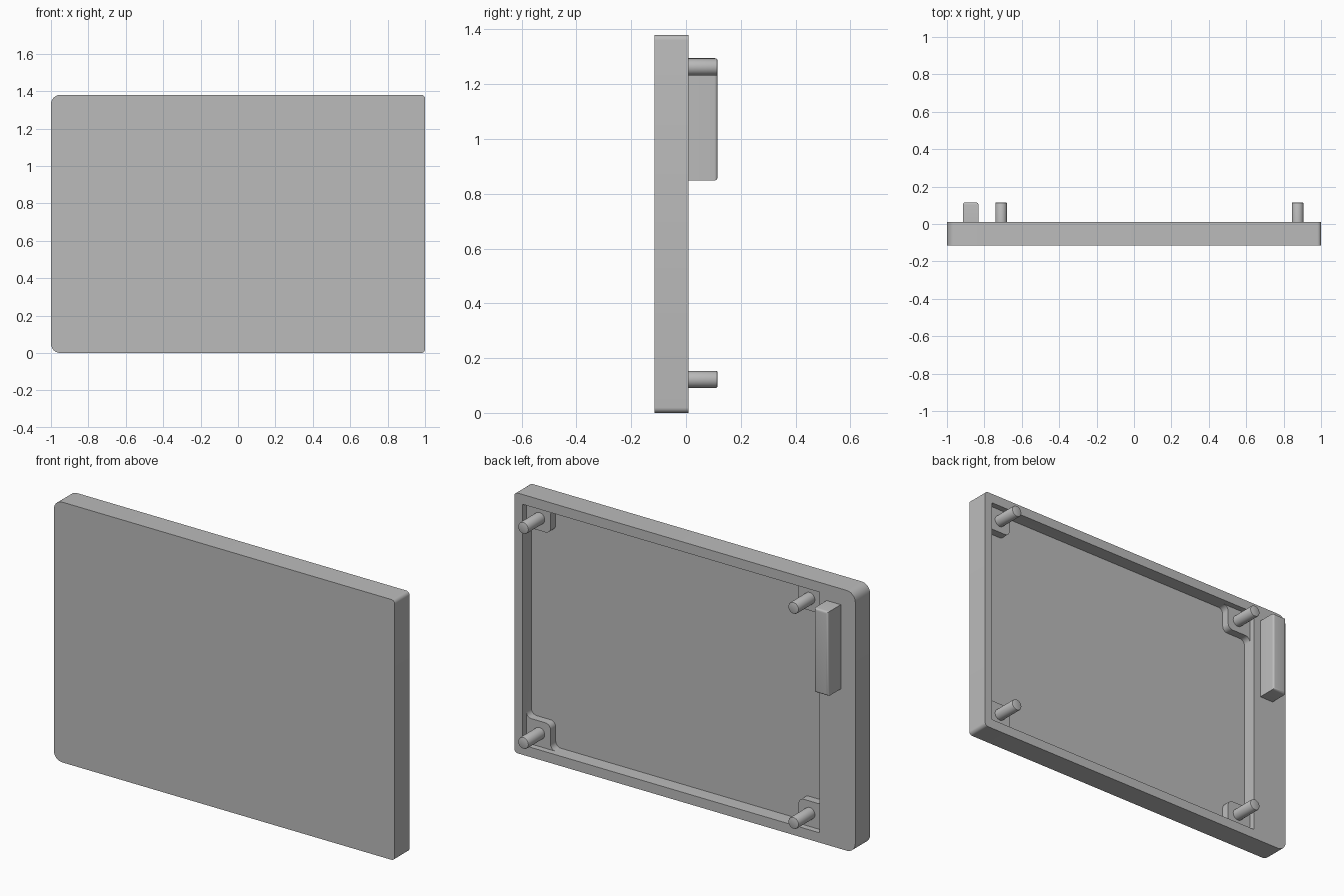
import bpy, bmesh, math
from mathutils import Vector

cube = bpy.data.objects.get("Cube")
if cube:
    bpy.data.objects.remove(cube, do_unlink=True)

grey = bpy.data.materials.new("plain grey")
grey.use_nodes = True
colour = (0.5, 0.5, 0.5, 1)
grey.diffuse_color = colour
grey.node_tree.nodes["Principled BSDF"].inputs["Base Color"].default_value = colour

HEIGHT, FRONT, BACK, TIP = 1.38, -0.115, 0.01, 0.115
FLOOR, BOSS_TOP = -0.065, -0.022
PEG_X, PEG_Z = (-0.71, 0.875), (0.122, 1.262)
X0, X1, Z0, Z1 = -0.79, 0.952, 0.052, 1.328   # pocket opening


def rounded(points, steps=6):
    """Round each (x, z, radius) corner of an outline with an arc."""
    out = []
    for i, (x, z, r) in enumerate(points):
        p = Vector((x, z))
        if r == 0:
            out.append(p)
            continue
        a = (Vector(points[i - 1][:2]) - p).normalized()
        b = (Vector(points[(i + 1) % len(points)][:2]) - p).normalized()
        centre = p + (a + b) * r
        for k in range(steps + 1):
            t = k / steps * math.pi / 2
            out.append(centre - b * r * math.cos(t) - a * r * math.sin(t))
    return out


def prism(name, outline, y0, y1):
    """Extrude an x-z outline from y0 to y1."""
    bm = bmesh.new()
    face = bm.faces.new([bm.verts.new((p.x, y0, p.y)) for p in outline])
    moved = bmesh.ops.extrude_face_region(bm, geom=[face])["geom"]
    bmesh.ops.translate(bm, vec=(0, y1 - y0, 0),
                        verts=[v for v in moved if isinstance(v, bmesh.types.BMVert)])
    bmesh.ops.recalc_face_normals(bm, faces=bm.faces)
    mesh = bpy.data.meshes.new(name)
    bm.to_mesh(mesh)
    bm.free()
    mesh.materials.append(grey)
    obj = bpy.data.objects.new(name, mesh)
    bpy.context.collection.objects.link(obj)
    return obj


def smooth(obj):
    bpy.ops.object.select_all(action="DESELECT")
    obj.select_set(True)
    bpy.context.view_layer.objects.active = obj
    bpy.ops.object.shade_smooth_by_angle(angle=math.radians(35))


def soften_tip(obj, width, segments):
    """Round the edges of the outer end."""
    bm = bmesh.new()
    bm.from_mesh(obj.data)
    edges = [e for e in bm.edges if all(v.co.y > TIP - 0.001 for v in e.verts)]
    bmesh.ops.bevel(bm, geom=edges, offset=width, segments=segments,
                    profile=0.5, affect="EDGES")
    bm.to_mesh(obj.data)
    bm.free()


# Panel with larger corners on its right end
panel = prism("panel", rounded([(-1, 0, 0.05), (1, 0, 0.02),
                                (1, HEIGHT, 0.02), (-1, HEIGHT, 0.05)]), FRONT, BACK)

# Shallow rectangular pocket, then a deeper one that leaves the corner bosses
shallow = prism("shallow_cutter", rounded([(X0, Z0, 0), (X1, Z0, 0), (X1, Z1, 0), (X0, Z1, 0)]),
                BOSS_TOP, BACK + 0.1)
r, reach = 0.03, 0.065
xa, xb = PEG_X[0] + reach, PEG_X[1] - reach
za, zb = PEG_Z[0] + reach, PEG_Z[1] - reach
notched = [(xa, Z0), (xb, Z0), (xb, za), (X1, za), (X1, zb), (xb, zb),
           (xb, Z1), (xa, Z1), (xa, zb), (X0, zb), (X0, za), (xa, za)]
deep = prism("deep_cutter", rounded([(x, z, r) for x, z in notched]), FLOOR, BACK + 0.05)
for cutter in (shallow, deep):
    cut = panel.modifiers.new(cutter.name, "BOOLEAN")
    cut.operation, cut.solver, cut.object = "DIFFERENCE", "EXACT", cutter
    bpy.context.view_layer.objects.active = panel
    bpy.ops.object.modifier_apply(modifier=cut.name)
    bpy.data.objects.remove(cutter, do_unlink=True)
smooth(panel)

# Locating pegs on the bosses
for x, side in zip(PEG_X, ("right", "left")):
    for z, level in zip(PEG_Z, ("lower", "upper")):
        circle = [Vector((x + 0.031 * math.cos(k * math.tau / 32),
                          z + 0.031 * math.sin(k * math.tau / 32))) for k in range(32)]
        peg = prism(f"{level}_{side}_peg", circle, BOSS_TOP - 0.01, TIP)
        soften_tip(peg, 0.005, 2)
        smooth(peg)

# Upright block on the wide side of the rim
block = prism("rim_block", rounded([(-0.915, 0.848, 0), (-0.832, 0.848, 0),
                                    (-0.832, 1.295, 0), (-0.915, 1.295, 0)]), BACK - 0.01, TIP)
soften_tip(block, 0.012, 4)
smooth(block)
